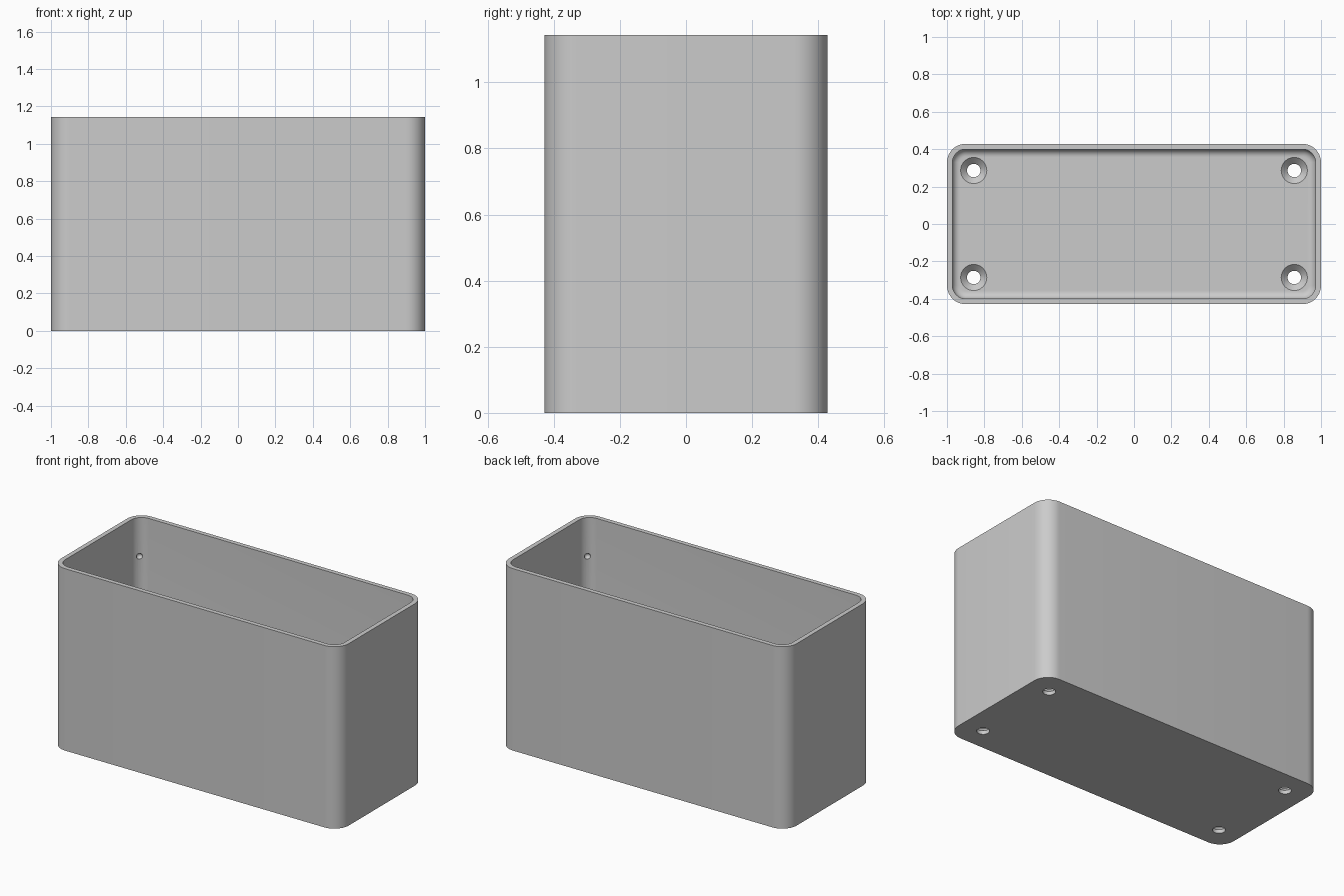
import bpy
import bmesh
from math import cos, sin, pi

old = bpy.data.objects.get("Cube")
if old:
    bpy.data.objects.remove(old, do_unlink=True)

LENGTH, DEPTH, HEIGHT = 2.0, 0.857, 1.143
WALL, FLOOR, CORNER, FILLET = 0.029, 0.057, 0.1, 0.04
HOLE_X, HOLE_Y = 0.857, 0.286

grey = bpy.data.materials.new("plain grey")
grey.use_nodes = True
colour = (0.6, 0.6, 0.6, 1)
grey.diffuse_color = colour
grey.node_tree.nodes["Principled BSDF"].inputs["Base Color"].default_value = colour


def make_object(name, bm):
    bmesh.ops.recalc_face_normals(bm, faces=bm.faces)
    mesh = bpy.data.meshes.new(name)
    bm.to_mesh(mesh)
    bm.free()
    mesh.materials.append(grey)
    obj = bpy.data.objects.new(name, mesh)
    bpy.context.collection.objects.link(obj)
    return obj


def skin(bm, loops):
    """Join successive loops with quads and cap both ends."""
    rings = [[bm.verts.new(p) for p in loop] for loop in loops]
    for a, b in zip(rings, rings[1:]):
        n = len(a)
        for i in range(n):
            j = (i + 1) % n
            bm.faces.new((a[i], a[j], b[j], b[i]))
    bm.faces.new(rings[0])
    bm.faces.new(rings[-1])


def rounded_loop(inset, z, steps=12):
    """Rounded rectangle, inset from the outer wall."""
    r = CORNER - inset
    cx, cy = LENGTH / 2 - CORNER, DEPTH / 2 - CORNER
    points = []
    for q, (sx, sy) in enumerate([(1, 1), (-1, 1), (-1, -1), (1, -1)]):
        for i in range(steps + 1):
            a = (q + i / steps) * pi / 2
            points.append((sx * cx + r * cos(a), sy * cy + r * sin(a), z))
    return points


def circle(x, y, z, r, n=32):
    return [(x + r * cos(2 * pi * i / n), y + r * sin(2 * pi * i / n), z)
            for i in range(n)]


# Open box: outer wall, rim, inner wall, filleted floor
loops = [rounded_loop(0, 0), rounded_loop(0, HEIGHT), rounded_loop(WALL, HEIGHT)]
for i in range(9):
    a = i / 8 * pi / 2
    loops.append(rounded_loop(WALL + FILLET * (1 - cos(a)),
                              FLOOR + FILLET * (1 - sin(a))))
bm = bmesh.new()
skin(bm, loops)
box = make_object("open_box", bm)

# Cutters: countersunk screw holes and small dents in the inner corners
holes, dents = bmesh.new(), bmesh.new()
diagonal = (CORNER - WALL) / 2 ** 0.5
for sx in (-1, 1):
    for sy in (-1, 1):
        x, y = sx * HOLE_X, sy * HOLE_Y
        skin(holes, [circle(x, y, z, r) for z, r in
                     ((-0.05, 0.036), (FLOOR - 0.034, 0.036),
                      (FLOOR, 0.07), (FLOOR + 0.03, 0.07))])
        ball = bmesh.ops.create_uvsphere(dents, u_segments=24, v_segments=12, radius=0.03)
        bmesh.ops.scale(dents, vec=(0.6, 0.6, 0.6), verts=ball["verts"])
        bmesh.ops.translate(dents, verts=ball["verts"], vec=(
            sx * (LENGTH / 2 - CORNER + diagonal),
            sy * (DEPTH / 2 - CORNER + diagonal), 0.9))

bpy.context.view_layer.objects.active = box
for name, cutter_mesh in (("screw_hole_cutter", holes), ("corner_dent_cutter", dents)):
    cutter = make_object(name, cutter_mesh)
    mod = box.modifiers.new(name, "BOOLEAN")
    mod.operation = "DIFFERENCE"
    mod.solver = "EXACT"
    mod.object = cutter
    bpy.ops.object.modifier_apply(modifier=mod.name)
    bpy.data.objects.remove(cutter, do_unlink=True)

# Smooth rounded corners, crisp edges
bpy.ops.object.select_all(action="DESELECT")
box.select_set(True)
bpy.ops.object.shade_smooth_by_angle(angle=pi / 6)
